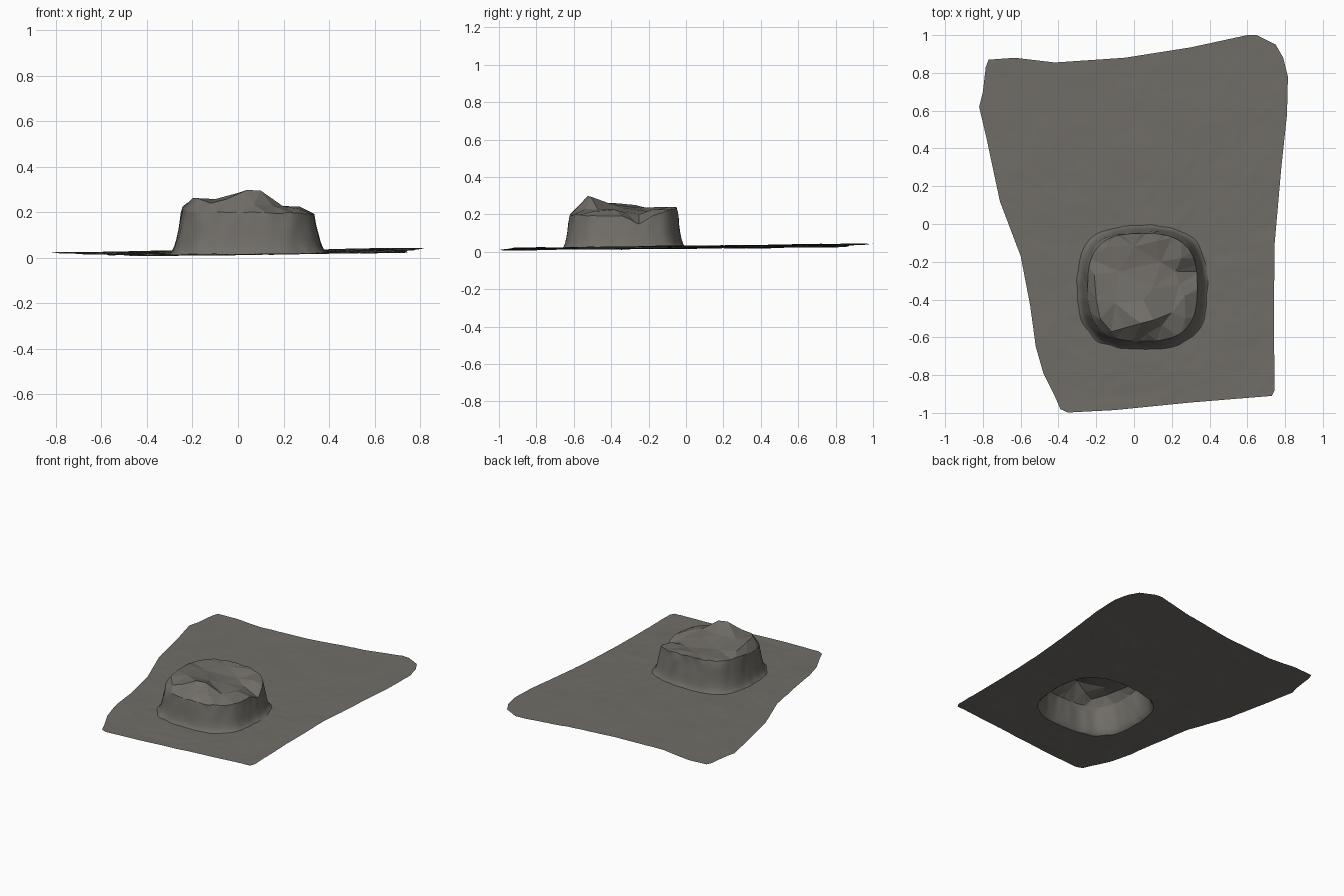
import bpy, bmesh, math, random
from mathutils import Vector, noise
from mathutils.geometry import delaunay_2d_cdt

if "Cube" in bpy.data.objects:
    bpy.data.objects.remove(bpy.data.objects["Cube"])

random.seed(4)
CX, CY = 0.045, -0.335

stone = bpy.data.materials.new("grey_brown_earth")
stone.diffuse_color = (0.165, 0.155, 0.137, 1)
stone.use_nodes = True
stone.node_tree.nodes["Principled BSDF"].inputs["Base Color"].default_value = stone.diffuse_color

OUTLINE = [(-.77, .87), (-.63, .88), (-.42, .855), (-.05, .88), (.3, .935), (.6, 1), (.65, 1),
           (.75, .95), (.79, .88), (.815, .78), (.81, .58), (.78, .3), (.745, -.1), (.74, -.5),
           (.745, -.88), (.73, -.91), (.3, -.945), (-.1, -.985), (-.35, -.998), (-.39, -.98),
           (-.42, -.91), (-.48, -.79), (-.52, -.65), (-.55, -.43), (-.6, -.17), (-.71, .12),
           (-.78, .45), (-.82, .62), (-.8, .7), (-.785, .83)]
# rim height around the mound: angle in degrees, z
RIM = [(0, .19), (16, .15), (30, .19), (50, .225), (75, .235), (110, .24), (140, .23), (165, .225),
       (190, .21), (225, .2), (270, .2), (320, .195), (360, .19)]


def ground_z(x, y):
    return max(0.001, .024 + .011 * x + .011 * y + .004 * noise.noise((x * 4, y * 4, 0))
               + .002 * noise.noise((x * 16, y * 16, 3)))


def rim_z(a):
    d = math.degrees(a) % 360
    for (a0, z0), (a1, z1) in zip(RIM, RIM[1:]):
        if a0 <= d <= a1:
            t = (d - a0) / (a1 - a0)
            return z0 + (z1 - z0) * t


def mound_r(a, hx, hy, n=2.8):
    c, s = abs(math.cos(a)), abs(math.sin(a))
    return ((c / hx) ** n + (s / hy) ** n) ** (-1 / n)


def finish(bm, name, smooth):
    me = bpy.data.meshes.new(name)
    bm.to_mesh(me)
    bm.free()
    me.materials.append(stone)
    for p in me.polygons:
        p.use_smooth = smooth
    ob = bpy.data.objects.new(name, me)
    bpy.context.collection.objects.link(ob)
    return ob


def loft(rings, name):
    bm = bmesh.new()
    vs = [[bm.verts.new(p) for p in r] for r in rings]
    for a, b in zip(vs, vs[1:]):
        for i in range(len(a)):
            j = (i + 1) % len(a)
            bm.faces.new((a[i], a[j], b[j], b[i]))
    return finish(bm, name, True)


# outline resampled, ordered anticlockwise
edge = []
for p, q in zip(OUTLINE, OUTLINE[1:] + OUTLINE[:1]):
    p, q = Vector(p), Vector(q)
    n = max(1, round((q - p).length / .03))
    edge += [p.lerp(q, k / n) for k in range(n)]
edge.reverse()
angles = [math.atan2(p.y - CY, p.x - CX) for p in edge]

# ground sheet, with a hole under the mound
base = []
for a in angles:
    r = mound_r(a, .345, .328) + .012 * noise.noise((math.cos(a) * 4, math.sin(a) * 4, 7))
    base.append(Vector((CX + r * math.cos(a), CY + r * math.sin(a))))
rings = []
for k in range(29):
    ring = []
    for e, b in zip(edge, base):
        p = e.lerp(b, k / 28)
        ring.append((p.x, p.y, ground_z(p.x, p.y)))
    rings.append(ring)
loft(rings, "ground_sheet")

# mound wall: flared foot rising to an uneven rim (inward fraction, height fraction)
rings = []
for f, h in [(0, 0), (.2, .05), (.4, .17), (.55, .33), (.68, .52), (.8, .72), (.9, .88), (1, 1)]:
    ring = []
    for a, b in zip(angles, base):
        r = mound_r(a, .29, .285)
        if f < 1:
            r += .012 * f * noise.noise((math.cos(a) * 5, math.sin(a) * 5, h * 2))
        t = Vector((CX + r * math.cos(a), CY + r * math.sin(a)))
        p = b.lerp(t, f)
        g = ground_z(b.x, b.y)
        zr = rim_z(a) + .006 * noise.noise((math.cos(a) * 6, math.sin(a) * 6, 1))
        ring.append((p.x, p.y, g + (zr - g) * h))
    rings.append(ring)
loft(rings, "mound_wall")
rim = rings[-1]

# faceted mound top: rim plus a few peaks and hollows
PEAKS = [(.04, -.525, .298), (.1, -.51, .295), (.0, -.5, .285), (.15, -.535, .23), (.07, -.58, .235),
         (-.05, -.55, .258), (-.18, -.5, .262), (-.2, -.4, .262), (-.1, -.42, .258), (.05, -.4, .255),
         (-.21, -.27, .25), (-.08, -.25, .235), (.1, -.34, .235), (.14, -.2, .215), (.0, -.12, .235),
         (.12, -.09, .24), (-.14, -.12, .24), (.22, -.25, .2), (.25, -.18, .225), (.2, -.47, .225),
         (.27, -.38, .225), (.27, -.5, .215), (.24, -.32, .21), (-.12, -.57, .24)]
pts = [Vector(p) for p in rim] + [Vector(p) for p in PEAKS]
co, _, tris, *_ = delaunay_2d_cdt([p.xy for p in pts], [], [list(range(len(rim)))], 1, 1e-6)
bm = bmesh.new()
vs = []
for c in co:
    near = min(pts, key=lambda p: (p.xy - c).length)
    vs.append(bm.verts.new((c.x, c.y, near.z)))
for t in tris:
    bm.faces.new([vs[i] for i in t])
bmesh.ops.recalc_face_normals(bm, faces=bm.faces)
if sum(f.normal.z for f in bm.faces) < 0:
    bmesh.ops.reverse_faces(bm, faces=bm.faces)
finish(bm, "mound_top", False)
